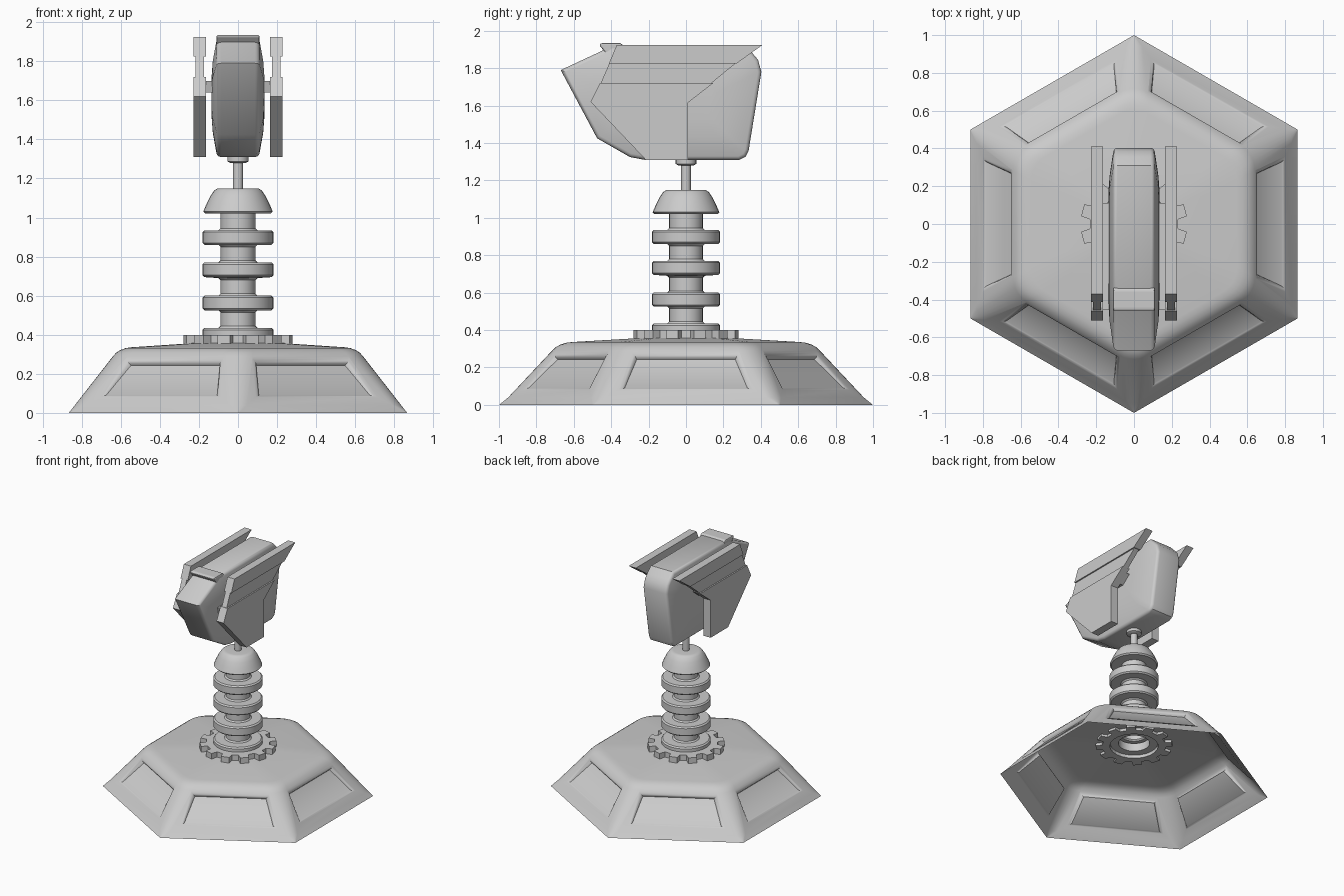
import bpy, bmesh
from math import sin, cos, pi, radians

if "Cube" in bpy.data.objects:
    bpy.data.objects.remove(bpy.data.objects["Cube"])


def finish(name, bm, smooth=None):
    bmesh.ops.remove_doubles(bm, verts=bm.verts[:], dist=1e-5)
    bmesh.ops.recalc_face_normals(bm, faces=bm.faces[:])
    me = bpy.data.meshes.new(name)
    bm.to_mesh(me)
    bm.free()
    ob = bpy.data.objects.new(name, me)
    bpy.context.collection.objects.link(ob)
    if smooth:
        bpy.ops.object.select_all(action='DESELECT')
        ob.select_set(True)
        bpy.context.view_layer.objects.active = ob
        bpy.ops.object.shade_smooth_by_angle(angle=radians(smooth))
    return ob


def bridge(bm, a, b):
    n = len(a)
    return [bm.faces.new((a[i], a[(i + 1) % n], b[(i + 1) % n], b[i])) for i in range(n)]


def lathe(name, profile, n=32):
    bm = bmesh.new()
    rings = [[bm.verts.new((r * cos(2 * pi * i / n), r * sin(2 * pi * i / n), z))
              for i in range(n)] for r, z in profile]
    for a, b in zip(rings, rings[1:]):
        bridge(bm, a, b)
    bm.faces.new(rings[-1])
    return finish(name, bm, 35)


def prism(name, outline, x0, x1):
    # (y, z) outline extruded along x
    bm = bmesh.new()
    a, b = [[bm.verts.new((x, y, z)) for y, z in outline] for x in (x0, x1)]
    bridge(bm, a, b)
    bm.faces.new(a)
    bm.faces.new(b)
    return finish(name, bm)


# Hexagonal base shell, open underneath, with a sunken panel on every side
bm = bmesh.new()
SEG = 6
rings = []
for apo, z, r in [(.866, 0, .005), (.835, .04, .09), (.64, .29, .15), (.624, .308, .15), (.602, .322, .15),
                  (.575, .332, .15), (.545, .336, .15)]:
    ring = []
    for k in range(6):
        c = radians(30 + 60 * k)
        d = (apo - r) / cos(pi / 6)
        for j in range(SEG + 1):
            t = c + radians(-30 + 60 * j / SEG)
            ring.append(bm.verts.new((d * cos(c) + r * cos(t), d * sin(c) + r * sin(t), z)))
    rings.append(ring)
N = len(rings[0])


def panel_loop(k, pts):
    # (half width, z, depth) for bottom and top edge, on side k
    t = radians(60 * k)
    (w0, z0, d0), (w1, z1, d1) = pts
    out = []
    for u, z, d in [(-w0, z0, d0), (w0, z0, d0), (w1, z1, d1), (-w1, z1, d1)]:
        x = .866 - .78 * z - d
        out.append(bm.verts.new((x * cos(t) - u * sin(t), x * sin(t) + u * cos(t), z)))
    return out


for li, (a, b) in enumerate(zip(rings, rings[1:])):
    for i in range(N):
        j = (i + 1) % N
        if li == 1 and i % (SEG + 1) == SEG:
            k = i // (SEG + 1) + 1
            loop = [a[i], a[j], b[j], b[i]]
            for pts in [((.36, .082, 0), (.29, .28, 0)), ((.345, .085, .004), (.278, .267, .006)),
                        ((.334, .088, .009), (.269, .254, .018)), ((.328, .09, .014), (.263, .243, .036))]:
                nxt = panel_loop(k, pts)
                bridge(bm, loop, nxt)
                loop = nxt
            bm.faces.new(loop)
        else:
            bm.faces.new((a[i], a[j], b[j], b[i]))
# roof rises gently to the hole under the column
hole = [bm.verts.new((.2 * v.co.x / v.co.xy.length, .2 * v.co.y / v.co.xy.length, .36)) for v in rings[-1]]
bridge(bm, rings[-1], hole)
finish("hexagonal_base", bm, 35)

# Toothed ring with open centre
bm = bmesh.new()
pts, inner = [], []
for k in range(12):
    for off, r in [(-9, .235), (-6.5, .283), (6.5, .283), (9, .235)]:
        t = radians(15 + 30 * k + off)
        pts.append((r * cos(t), r * sin(t)))
        inner.append((.178 * cos(t), .178 * sin(t)))
lo, hi, hi_in, lo_in = [[bm.verts.new((x, y, z)) for x, y in p]
                        for p, z in ((pts, .336), (pts, .40), (inner, .40), (inner, .336))]
for a, b in ((lo, hi), (hi, hi_in), (hi_in, lo_in), (lo_in, lo)):
    bridge(bm, a, b)
finish("toothed_ring", bm)

# Ribbed column with domed cap, hollow below
prof = [(.115, .425), (.115, .36), (.175, .36), (.182, .368)]
for z in (.36, .525, .695, .86):
    if z > .4:
        prof += [(.172, z), (.182, z + .01)]
    prof += [(.182, z + .065), (.172, z + .075), (.10, z + .075), (.09, z + .085), (.09, z + .155), (.10, z + .165)]
prof[-1] = (.09, 1.02)
prof += [(.168, 1.02), (.178, 1.03), (.162, 1.068), (.142, 1.108), (.122, 1.138), (.107, 1.148), (.09, 1.15)]
lathe("ribbed_column", prof)

# Neck rod and collar
lathe("neck_rod", [(.026, 1.13), (.026, 1.28), (.04, 1.28), (.055, 1.288), (.055, 1.315)], 24)

# Head body: side outline with bulging flanks
outline = [(-.67, 1.79), (-.455, 1.89), (-.40, 1.925), (.31, 1.925), (.355, 1.88), (.385, 1.845), (.403, 1.78),
           (.335, 1.36), (.32, 1.328), (.285, 1.31), (-.22, 1.31), (-.30, 1.325), (-.475, 1.425)]
bm = bmesh.new()
loops = []
for x, sy, sz in [(-.136, .55, .3), (-.129, .72, .6), (-.107, 1, 1), (.107, 1, 1), (.129, .72, .6), (.136, .55, .3)]:
    loops.append([bm.verts.new((x, -.12 + (y + .12) * sy, 1.62 + (z - 1.62) * sz)) for y, z in outline])
for a, b in zip(loops, loops[1:]):
    bridge(bm, a, b)
bm.faces.new(loops[0])
bm.faces.new(loops[-1])
rim = set(loops[2]), set(loops[3])
edges = [e for e in bm.edges if any(set(e.verts) <= s for s in rim)]
bmesh.ops.bevel(bm, geom=edges, offset=.02, segments=3, profile=.5, affect='EDGES')
finish("head_body", bm, 35)

# Brow over the snout
brow = prism("brow", [(-.465, 1.925), (-.45, 1.935), (-.35, 1.935), (-.335, 1.92), (-.36, 1.85), (-.405, 1.85)], -.11, .11)
m = brow.modifiers.new("Bevel", 'BEVEL')
m.width, m.segments = .008, 2

# Side armour plates and their brackets
for side, s in (("left", -1), ("right", 1)):
    prism(side + "_upper_blade", [(-.37, 1.925), (.41, 1.925), (.27, 1.825), (-.412, 1.825)], s * .164, s * .228)
    prism(side + "_middle_plate", [(-.408, 1.83), (.27, 1.83), (.13, 1.715), (-.458, 1.715)], s * .174, s * .217)
    prism(side + "_lower_plate", [(-.46, 1.72), (.145, 1.72), (.01, 1.615), (.01, 1.31), (-.215, 1.31), (-.51, 1.62)],
          s * .164, s * .228)
    prism(side + "_bracket", [(-.455, 1.70), (.11, 1.70), (.035, 1.64), (-.44, 1.64)], s * .115, s * .166)
